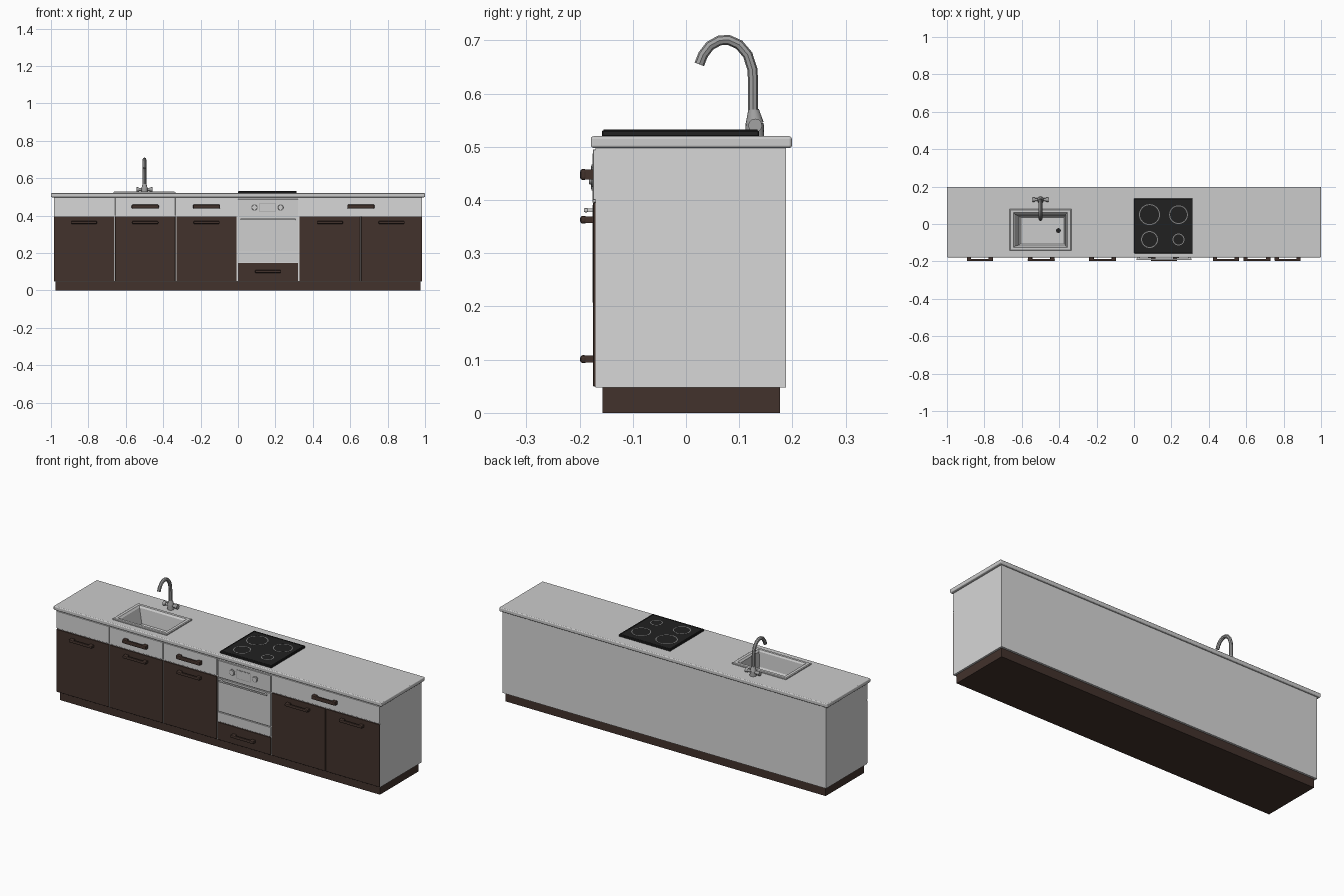
import bpy, bmesh, math
from mathutils import Matrix, Vector

if "Cube" in bpy.data.objects:
    bpy.data.objects.remove(bpy.data.objects["Cube"])


def mat(name, c):
    m = bpy.data.materials.new(name)
    m.diffuse_color = (*c, 1)
    m.use_nodes = True
    m.node_tree.nodes["Principled BSDF"].inputs["Base Color"].default_value = m.diffuse_color
    return m


WHITE = mat("white laminate", (0.68, 0.68, 0.68))
TOP = mat("pale grey worktop", (0.60, 0.60, 0.60))
BROWN = mat("dark brown wood", (0.054, 0.032, 0.025))
OVEN = mat("oven steel", (0.62, 0.62, 0.62))
CHROME = mat("chrome grey", (0.36, 0.36, 0.36))
BLACK = mat("black glass", (0.015, 0.015, 0.015))
RING = mat("ring grey", (0.22, 0.22, 0.22))


def finish(bm, name, m):
    bmesh.ops.recalc_face_normals(bm, faces=bm.faces[:])
    me = bpy.data.meshes.new(name)
    bm.to_mesh(me)
    bm.free()
    me.materials.append(m)
    ob = bpy.data.objects.new(name, me)
    bpy.context.collection.objects.link(ob)
    return ob


def activate(ob):
    bpy.ops.object.select_all(action='DESELECT')
    ob.select_set(True)
    bpy.context.view_layer.objects.active = ob


def smooth(ob):
    activate(ob)
    bpy.ops.object.shade_smooth_by_angle(angle=math.radians(40))


def box(name, x, y, z, m, bevel=0.0, seg=2):
    """Box from (min, max) pairs, with optionally rounded edges."""
    bm = bmesh.new()
    bmesh.ops.create_cube(bm, size=1)
    for v in bm.verts:
        v.co = Vector([(a + b) / 2 + t * (b - a) for t, (a, b) in zip(v.co, (x, y, z))])
    if bevel:
        bmesh.ops.bevel(bm, geom=bm.edges[:], offset=bevel, segments=seg,
                        profile=0.5, affect='EDGES')
    return finish(bm, name, m)


def rod(name, p, q, r1, r2, m, n=16):
    """Cylinder or cone from point p to point q."""
    p, q = Vector(p), Vector(q)
    d = q - p
    bm = bmesh.new()
    bmesh.ops.create_cone(bm, cap_ends=True, segments=n, radius1=r1, radius2=r2, depth=d.length,
                          matrix=Matrix.Translation((p + q) / 2) @
                          d.to_track_quat('Z', 'Y').to_matrix().to_4x4())
    ob = finish(bm, name, m)
    smooth(ob)
    return ob


def annulus(name, x, y, z, r, w, h, m, n=32):
    """Thin flat ring plate."""
    bm = bmesh.new()
    loops = []
    for rad, zz in ((r - w, z), (r - w, z + h), (r, z + h), (r, z)):
        loops.append([bm.verts.new((x + rad * math.cos(t * math.tau / n),
                                    y + rad * math.sin(t * math.tau / n), zz)) for t in range(n)])
    for a, b in zip(loops, loops[1:] + loops[:1]):
        for i in range(n):
            j = (i + 1) % n
            bm.faces.new((a[i], a[j], b[j], b[i]))
    return finish(bm, name, m)


def handle(name, x, z, w, h):
    """Bar handle on two standoffs."""
    box(name + "_bar", (x - w / 2, x + w / 2), (-0.199, -0.186), (z - h / 2, z + h / 2), BROWN, 0.005)
    for s in (-1, 1):
        cx = x + s * (w / 2 - 0.012)
        box(name + "_post", (cx - 0.011, cx + 0.011), (-0.19, -0.173),
            (z - h / 2 + 0.001, z + h / 2 - 0.001), BROWN)


# Carcass, plinth and worktop
box("plinth", (-0.975, 0.975), (-0.157, 0.177), (0, 0.05), BROWN)
body = box("cabinet_body", (-0.985, 0.985), (-0.17, 0.188), (0.048, 0.5), WHITE)
top = box("worktop", (-1, 1), (-0.179, 0.199), (0.498, 0.52), TOP, 0.005, 3)

# Opening for the sink
cutter = box("sink_cutter", (-0.652, -0.348), (-0.13, 0.067), (0.41, 0.6), TOP)
for ob in (body, top):
    mod = ob.modifiers.new("sink_hole", 'BOOLEAN')
    mod.object = cutter
    mod.operation = 'DIFFERENCE'
    mod.solver = 'EXACT'
    activate(ob)
    bpy.ops.object.modifier_apply(modifier=mod.name)
bpy.data.objects.remove(cutter)

# Sink: stacked rectangular loops from rim to basin floor
bm = bmesh.new()
prev = None
for x0, x1, y0, y1, z in ((-0.665, -0.335, -0.142, 0.08, 0.519), (-0.665, -0.335, -0.142, 0.08, 0.525),
                          (-0.661, -0.339, -0.138, 0.076, 0.528), (-0.645, -0.355, -0.125, 0.061, 0.528),
                          (-0.637, -0.363, -0.119, 0.053, 0.519), (-0.615, -0.368, -0.112, 0.042, 0.44),
                          (-0.605, -0.375, -0.106, 0.034, 0.432)):
    loop = [bm.verts.new(c) for c in ((x0, y0, z), (x1, y0, z), (x1, y1, z), (x0, y1, z))]
    if prev:
        for i in range(4):
            j = (i + 1) % 4
            bm.faces.new((prev[i], prev[j], loop[j], loop[i]))
    prev = loop
bm.faces.new(prev)
sink = finish(bm, "sink", TOP)
if sink.data.polygons[-1].normal.z < 0:
    sink.data.flip_normals()
rod("sink_drain", (-0.404, -0.035, 0.43), (-0.404, -0.035, 0.435), 0.013, 0.013, BLACK)

# Tap: base, side knobs and swan-neck spout
rod("tap_base", (-0.5, 0.129, 0.519), (-0.5, 0.129, 0.545), 0.018, 0.017, CHROME)
rod("tap_collar", (-0.5, 0.129, 0.545), (-0.5, 0.127, 0.57), 0.017, 0.010, CHROME)
rod("tap_crossbar", (-0.535, 0.13, 0.54), (-0.465, 0.13, 0.54), 0.008, 0.008, CHROME, 12)
for s in (-1, 1):
    rod("tap_knob", (-0.5 + s * 0.028, 0.13, 0.54), (-0.5 + s * 0.043, 0.13, 0.54), 0.010, 0.013, CHROME, 12)
cu = bpy.data.curves.new("tap_spout", 'CURVE')
cu.dimensions = '3D'
cu.bevel_depth = 0.0095
cu.bevel_resolution = 2
cu.use_fill_caps = True
path = [(0.126, 0.55), (0.126, 0.62), (0.125, 0.645), (0.116, 0.673), (0.1, 0.692),
        (0.08, 0.701), (0.063, 0.7), (0.045, 0.69), (0.032, 0.673), (0.025, 0.655)]
sp = cu.splines.new('POLY')
sp.points.add(len(path) - 1)
for pt, (y, z) in zip(sp.points, path):
    pt.co = (-0.5, y, z, 1)
cu.materials.append(CHROME)
spout = bpy.data.objects.new("tap_spout", cu)
bpy.context.collection.objects.link(spout)
activate(spout)
bpy.ops.object.convert(target='MESH')
smooth(bpy.context.view_layer.objects.active)

# Doors and drawer fronts
FY = (-0.175, -0.169)
for x0, x1 in ((-0.985, -0.663), (-0.657, -0.335), (-0.329, -0.007), (0.329, 0.654), (0.658, 0.985)):
    box("door", (x0, x1), FY, (0.05, 0.395), BROWN, 0.001, 1)
    handle("door_handle", (x0 + x1) / 2, 0.363, 0.14, 0.015)
for x0, x1 in ((-0.985, -0.663), (-0.657, -0.335), (-0.329, -0.007), (0.329, 0.985)):
    box("drawer_front", (x0, x1), FY, (0.4, 0.495), WHITE, 0.001, 1)
    if x0 > -0.9:
        handle("drawer_handle", (x0 + x1) / 2, 0.448, 0.145, 0.021)

# Oven: control panel, door with window, lower strip and drawer
box("oven_controls", (0, 0.322), (-0.176, -0.169), (0.395, 0.488), OVEN, 0.001, 1)
box("oven_display_frame", (0.115, 0.2), (-0.1775, -0.175), (0.418, 0.467), CHROME)
box("oven_display", (0.118, 0.197), (-0.1785, -0.175), (0.421, 0.464), OVEN)
for x in (0.088, 0.228):
    rod("oven_knob_ring", (x, -0.175, 0.443), (x, -0.1775, 0.443), 0.018, 0.018, CHROME, 20)
    rod("oven_knob", (x, -0.175, 0.443), (x, -0.182, 0.443), 0.015, 0.013, OVEN, 20)
box("oven_door", (0, 0.322), (-0.176, -0.169), (0.207, 0.391), OVEN, 0.001, 1)
box("oven_lower_strip", (0, 0.322), (-0.175, -0.169), (0.151, 0.203), OVEN, 0.001, 1)
box("oven_handle", (0.013, 0.307), (-0.192, -0.184), (0.377, 0.385), OVEN, 0.002)
for x in (0.025, 0.295):
    box("oven_handle_post", (x - 0.006, x + 0.006), (-0.186, -0.174), (0.378, 0.384), OVEN)
box("oven_drawer", (0, 0.322), FY, (0.05, 0.147), BROWN, 0.001, 1)
handle("oven_drawer_handle", 0.161, 0.101, 0.14, 0.015)

# Hob with four cooking rings
box("hob", (0.001, 0.314), (-0.158, 0.137), (0.519, 0.531), BLACK, 0.002, 1)
for x0, x1, y0, y1 in ((0.004, 0.311, -0.155, -0.150), (0.004, 0.311, 0.129, 0.134),
                       (0.004, 0.009, -0.150, 0.129), (0.306, 0.311, -0.150, 0.129)):
    box("hob_trim", (x0, x1), (y0, y1), (0.53, 0.5325), BLACK)
for x, y, r in ((0.083, 0.05, 0.056), (0.238, 0.05, 0.05), (0.083, -0.083, 0.045), (0.238, -0.083, 0.032)):
    annulus("cooking_ring", x, y, 0.5305, r, 0.005, 0.0012, RING)
